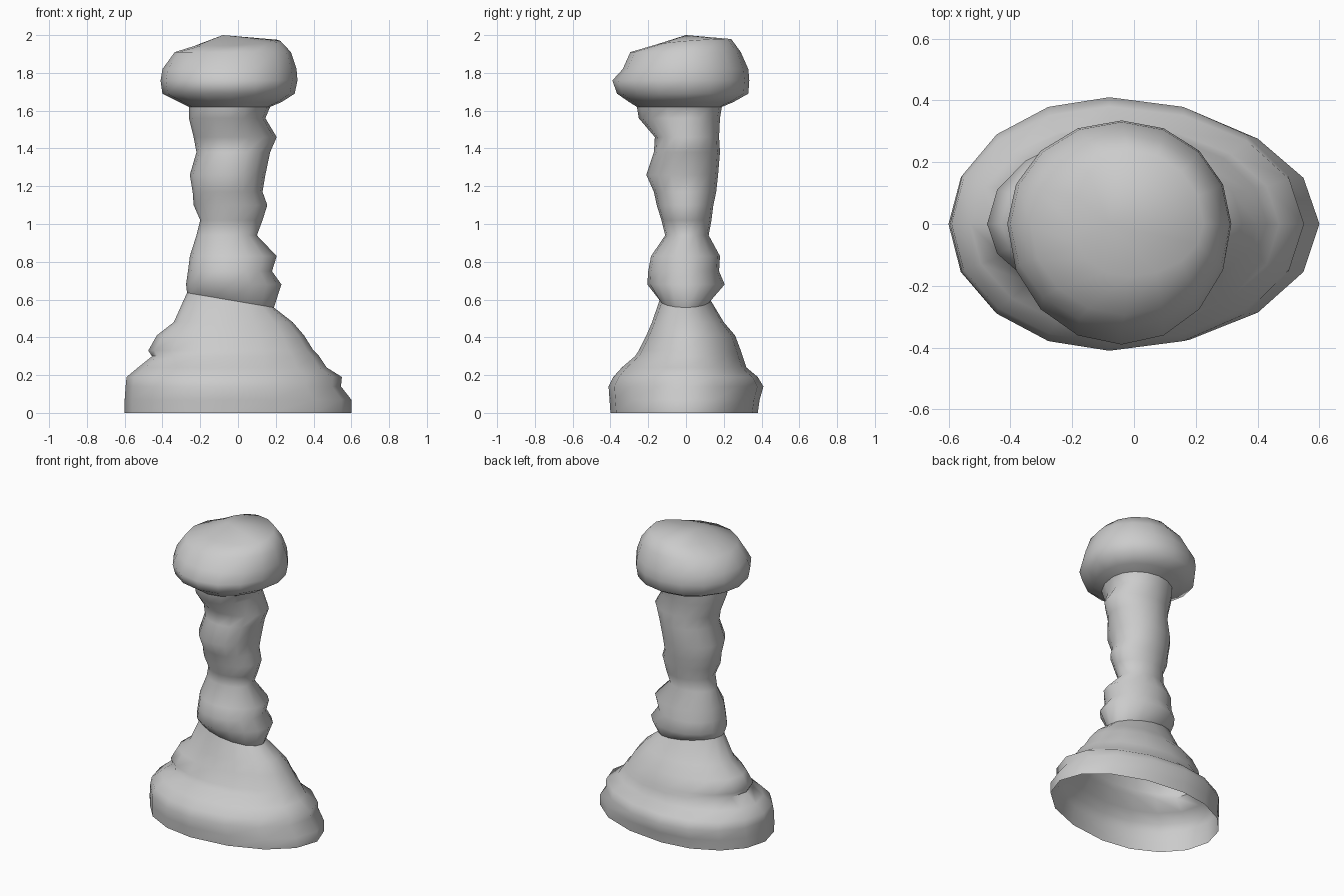
import bpy, bmesh
from math import cos, sin, pi, radians

SIDES = 16


def loft(name, rings, cap=None):
    """Skin uneven oval rings: z, x min, x max, y min, y max, centre x, tilt in x, tilt in y."""
    bm = bmesh.new()
    loops = []
    for z, x0, x1, y0, y1, cx, tilt_x, tilt_y in rings:
        loop = []
        for i in range(SIDES):
            c, s = cos(2 * pi * i / SIDES), sin(2 * pi * i / SIDES)
            x = cx + c * ((x1 - cx) if c > 0 else (cx - x0))
            y = s * (y1 if s > 0 else -y0)
            loop.append(bm.verts.new((x, y, z + tilt_x * x + tilt_y * y)))
        loops.append(loop)
    for a, b in zip(loops, loops[1:]):
        for i in range(SIDES):
            j = (i + 1) % SIDES
            bm.faces.new((a[i], a[j], b[j], b[i]))
    if cap:
        tip = bm.verts.new(cap)
        top = loops[-1]
        for i in range(SIDES):
            bm.faces.new((top[i], top[(i + 1) % SIDES], tip))
    mesh = bpy.data.meshes.new(name)
    bm.to_mesh(mesh)
    bm.free()
    ob = bpy.data.objects.new(name, mesh)
    bpy.context.collection.objects.link(ob)
    bpy.ops.object.select_all(action='DESELECT')
    ob.select_set(True)
    bpy.context.view_layer.objects.active = ob
    bpy.ops.object.shade_smooth_by_angle(angle=radians(75))
    return ob


collar = (0.59, -0.27, 0.19, -0.14, 0.13, -0.04, -0.17, 0)
neck = (1.62, -0.26, 0.17, -0.26, 0.19, -0.04, 0, 0)

# Flared hollow base, open underneath
loft("base_mound", [
    (0.00, -0.60, 0.60, -0.40, 0.38, -0.08, 0, 0),
    (0.07, -0.60, 0.60, -0.405, 0.39, -0.08, 0, 0),
    (0.14, -0.595, 0.545, -0.41, 0.41, -0.08, 0, 0),
    (0.19, -0.59, 0.55, -0.385, 0.38, -0.08, 0, 0),
    (0.24, -0.53, 0.47, -0.34, 0.32, -0.07, 0, 0),
    (0.30, -0.455, 0.43, -0.27, 0.30, -0.05, 0, 0),
    (0.33, -0.475, 0.40, -0.25, 0.29, -0.05, 0, 0),
    (0.41, -0.43, 0.35, -0.21, 0.26, -0.04, 0, 0),
    (0.48, -0.34, 0.29, -0.18, 0.20, -0.04, 0, 0),
    collar])

# Lumpy trunk
loft("trunk", [
    collar,
    (0.68, -0.275, 0.23, -0.205, 0.205, -0.04, 0, 0),
    (0.75, -0.265, 0.18, -0.20, 0.175, -0.04, 0, 0),
    (0.83, -0.255, 0.205, -0.185, 0.18, -0.04, 0, 0),
    (0.94, -0.22, 0.10, -0.11, 0.12, -0.05, 0, 0),
    (1.02, -0.20, 0.13, -0.13, 0.135, -0.04, 0, 0),
    (1.10, -0.235, 0.155, -0.155, 0.145, -0.04, 0, 0),
    (1.17, -0.24, 0.13, -0.17, 0.16, -0.04, 0, 0),
    (1.26, -0.255, 0.145, -0.21, 0.17, -0.04, 0, 0),
    (1.38, -0.22, 0.17, -0.17, 0.18, -0.03, 0, 0),
    (1.46, -0.235, 0.205, -0.165, 0.175, -0.03, 0, 0),
    (1.56, -0.26, 0.145, -0.25, 0.18, -0.04, 0, 0),
    neck])

# Rounded knob on top, its crown tipped up at the back
loft("head", [
    neck,
    (1.645, -0.31, 0.23, -0.30, 0.25, -0.04, 0, 0),
    (1.69, -0.40, 0.30, -0.365, 0.33, -0.04, 0, 0),
    (1.76, -0.41, 0.315, -0.39, 0.335, -0.04, 0, 0),
    (1.82, -0.40, 0.31, -0.335, 0.33, -0.04, 0, 0),
    (1.91, -0.335, 0.28, -0.295, 0.29, -0.03, 0, 0),
    (1.96, -0.20, 0.225, -0.17, 0.24, -0.02, 0.04, 0.08)],
    cap=(-0.08, 0.0, 2.0))
